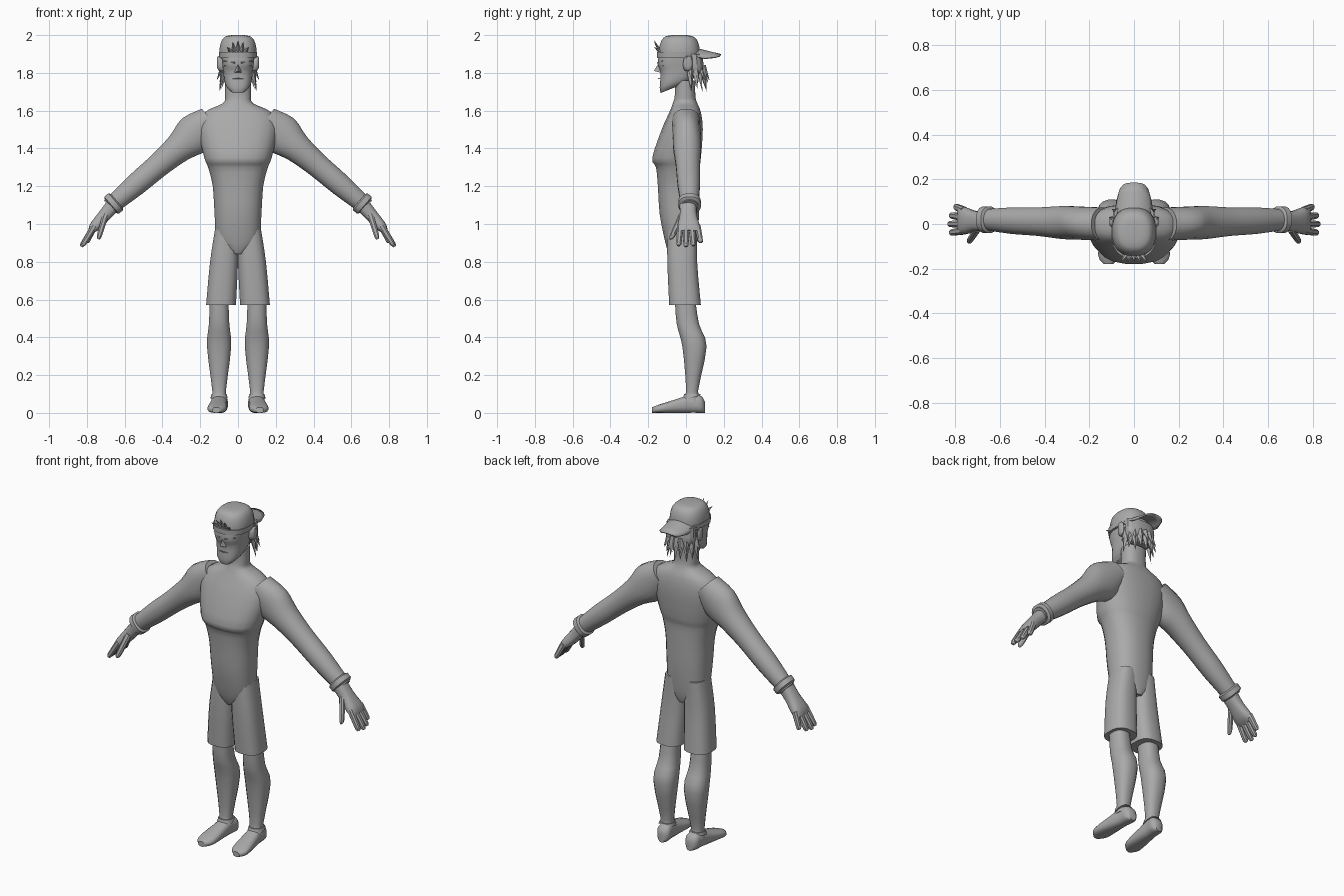
import bpy, bmesh, math
from mathutils import Vector

if "Cube" in bpy.data.objects:
    bpy.data.objects.remove(bpy.data.objects["Cube"], do_unlink=True)

grey = bpy.data.materials.new("plain grey")
grey.use_nodes = True
grey.diffuse_color = (.4, .4, .4, 1)
grey.node_tree.nodes["Principled BSDF"].inputs["Base Color"].default_value = grey.diffuse_color

X, Y, Z = Vector((1, 0, 0)), Vector((0, 1, 0)), Vector((0, 0, 1))


def make(name, verts, faces, mirror=False, angle=40):
    """Create a shaded mesh object, optionally mirrored across the middle plane."""
    mesh = bpy.data.meshes.new(name)
    mesh.from_pydata([tuple(vert) for vert in verts], [], faces)
    mesh.materials.append(grey)
    work = bmesh.new()
    work.from_mesh(mesh)
    bmesh.ops.recalc_face_normals(work, faces=work.faces)
    work.to_mesh(mesh)
    work.free()
    part = bpy.data.objects.new(name, mesh)
    bpy.context.collection.objects.link(part)
    bpy.ops.object.select_all(action='DESELECT')
    bpy.context.view_layer.objects.active = part
    part.select_set(True)
    bpy.ops.object.shade_smooth_by_angle(angle=math.radians(angle))
    if mirror:
        part.modifiers.new("mirror", 'MIRROR').use_mirror_merge = False
    return part


def blend(before, start, end, after, t):
    """Smooth curve value between start and end."""
    slope_in, slope_out = (end - before) / 2, (after - start) / 2
    ease = t * t * (3 - 2 * t)
    return (start + (end - start) * ease
            + slope_in * t * (1 - t) ** 2 - slope_out * t * t * (1 - t))


def refine(rings, steps):
    result = []
    last = len(rings) - 1
    for k in range(last):
        around = rings[max(k - 1, 0)], rings[k], rings[k + 1], rings[min(k + 2, last)]
        for step in range(steps):
            result.append([blend(*values, step / steps) for values in zip(*around)])
    return result + [rings[last]]


def loft(name, rings, u, v, sides=16, power=2.4, steps=3, tilt=0, **options):
    """Skin rounded cross-sections (x, y, z, half size along u, half size along v)."""
    rings = refine(rings, steps)
    verts, faces = [], []
    for k, (x, y, z, across, deep) in enumerate(rings):
        lean = tilt * (1 - k / (len(rings) - 1))
        for i in range(sides):
            turn = math.tau * (i + .5) / sides
            c, s = math.cos(turn), math.sin(turn)
            p = across * math.copysign(abs(c) ** (2 / power), c)
            q = deep * math.copysign(abs(s) ** (2 / power), s)
            verts.append(Vector((x, y, z)) + u * p + v * q + Z * lean * q)
    for k in range(len(rings) - 1):
        low, high = k * sides, (k + 1) * sides
        for i in range(sides):
            j = (i + 1) % sides
            faces.append((low + i, low + j, high + j, high + i))
    faces.append(tuple(range(sides)))
    faces.append(tuple(range(len(verts) - sides, len(verts))))
    return make(name, verts, faces, **options)


def upright(name, rows, centre=0, lean=0, **options):
    """Vertical loft from rows of (z, half width, front y, back y)."""
    floor = rows[0][0]
    rings = [(centre - lean * (z - floor), (front + back) / 2, z, width, (back - front) / 2)
             for z, width, front, back in rows]
    return loft(name, rings, X, Y, **options)


def limb(name, start, end, rows, across, **options):
    """Mirrored straight limb from rows of (fraction along, half thickness, half depth)."""
    rings = [(*Vector(start).lerp(Vector(end), t), thick, deep) for t, thick, deep in rows]
    return loft(name, rings, across, Y, mirror=True, **options)


def spike(name, base, tip, width, depth, **options):
    """Four-sided pointed lock or wedge."""
    base, tip = Vector(base), Vector(tip)
    along = (tip - base).normalized()
    side = along.cross(Vector((base.x, base.y, 0))).normalized() * width
    out = along.cross(side).normalized() * depth
    verts = [base + side, base + out, base - side, base - out, tip]
    faces = [(i, (i + 1) % 4, 4) for i in range(4)] + [(3, 2, 1, 0)]
    return make(name, verts, faces, angle=25, **options)


# Torso with neck
upright("torso", [
    (.84, .03, -.09, .05), (.9, .11, -.11, .06), (1.05, .125, -.14, .07), (1.2, .135, -.15, .07),
    (1.3, .16, -.16, .07), (1.35, .18, -.18, .08), (1.5, .21, -.13, .09), (1.59, .18, -.09, .08),
    (1.64, .08, -.07, .06), (1.68, .07, -.06, .05), (1.76, .07, -.06, .05)], sides=20)

# Shorts, legs and shoes
upright("shorts_leg", [(.57, .08, -.09, .08), (.8, .075, -.1, .06), (.98, .06, -.1, .06)],
        centre=.09, lean=.07, power=2.7, mirror=True)
upright("lower_leg", [
    (.06, .04, -.02, .08), (.12, .037, 0, .065), (.35, .065, -.02, .11), (.47, .055, -.05, .07),
    (.6, .05, -.06, .05)], centre=.1, mirror=True)
shoe_rows = [(.1, .02, .06), (.08, .04, .09), (.03, .04, .1), (-.03, .045, .08),
             (-.14, .05, .045), (-.18, .02, .03)]
loft("shoe", [(.1 - y / 12, y, height / 2, width, height / 2) for y, width, height in shoe_rows],
     X, Z, power=2.6, mirror=True)
upright("ankle_collar", [(.08, .045, -.02, .08), (.1, .04, -.01, .075)], centre=.1, steps=1,
        tilt=.3, mirror=True)

# Arms with wrist cuffs
shoulder, wrist = (.14, 0, 1.55), (.68, .02, 1.09)
arm_across = Vector((.65, 0, .76))
arm_sizes = {0: .08, .16: .11, .32: .08, .52: .065, .75: .06, 1: .045}
limb("arm", shoulder, wrist, [(t, size, min(size, .075)) for t, size in arm_sizes.items()],
     arm_across, power=2.1)
cuff_sizes = {.93: .05, .94: .06, .98: .06, .99: .05}
limb("wrist_cuff", shoulder, wrist, [(t, size, size) for t, size in cuff_sizes.items()],
     arm_across, steps=1)

# Hands
hand_across = Vector((.86, 0, .5))
limb("palm", (.66, .01, 1.1), (.78, .015, .96),
     [(0, .04, .045), (.4, .035, .045), (.8, .03, .06), (1, .015, .06)], hand_across, power=2.6)
finger_sizes = {0: .018, .6: .016, .9: .014, 1: .007}
finger_rows = [(t, size, size) for t, size in finger_sizes.items()]
for i, name in enumerate(["index_finger", "middle_finger", "ring_finger", "little_finger"]):
    y = .03 * (i - 1)
    tip = (.83 - 8 * y * y, 1.3 * y, .88 + 6 * y * y)
    limb(name, (.76, y, .99), tip, finger_rows, hand_across, sides=8, steps=2)
limb("thumb", (.7, -.02, 1.05), (.74, -.08, .92), finger_rows, hand_across, sides=8, steps=2)

# Head and face
upright("head", [
    (1.72, .045, -.135, 0), (1.75, .07, -.14, .04), (1.82, .08, -.135, .06),
    (1.86, .085, -.15, .065), (1.92, .09, -.14, .065)], sides=20, power=2.7, tilt=.4, angle=30)
make("nose", [(0, -.14, 1.86), (-.022, -.13, 1.8), (.022, -.13, 1.8), (0, -.17, 1.81)],
     [(0, 1, 3), (0, 3, 2), (1, 2, 3), (0, 2, 1)], angle=20)
spike("eyebrow", (.015, -.145, 1.853), (.08, -.12, 1.865), .01, .01, mirror=True)
spike("eyelid", (.02, -.135, 1.835), (.075, -.12, 1.838), .006, .008, mirror=True)
spike("lip", (0, -.143, 1.77), (.035, -.135, 1.768), .003, .006, mirror=True)
loft("ear", [(.08, 0, 1.84, .015, .03), (.1, .01, 1.85, .025, .04), (.11, .01, 1.855, .015, .03)],
     Y, Z, sides=12, mirror=True)

# Backward cap: dome, strap and curved brim
dome = []
for k in range(7):
    scale = math.cos(k / 4) ** .4
    dome.append((0, -.035, 1.9 + .1 * math.sin(k / 4), .1 * scale, .11 * scale))
loft("cap_dome", dome, X, Y, sides=20, steps=2)
upright("cap_strap", [(1.88, .1, -.155, .075), (1.91, .102, -.155, .077)], sides=20, steps=1)
columns, rows = 11, 5
brim_verts, brim_faces = [], []
for r in range(rows):
    for c in range(columns):
        t, s = r / (rows - 1), 2 * c / (columns - 1) - 1
        reach = .165 * math.sqrt(1 - .75 * s ** 4)
        sag = .045 * s * s * (1 - t / 2)
        brim_verts.append((s * (.09 - .01 * t), .02 + t * reach, 1.94 - .04 * t - sag))
        if r and c:
            k = r * columns + c
            brim_faces.append((k, k - 1, k - columns - 1, k - columns))
brim = make("cap_brim", brim_verts, brim_faces)
brim.modifiers.new("thickness", 'SOLIDIFY').thickness = .008

# Hair below the cap, hanging locks and the tuft in front
upright("hair", [(1.77, .06, 0, .07), (1.82, .09, 0, .095), (1.9, .09, 0, .085)], angle=25)
for layer in range(2):
    for i in range(9):
        turn = math.radians(10 + 20 * i)
        c, s = math.cos(turn), math.sin(turn)
        root, flare, top = .08, .115 - .015 * layer, 1.835 - .03 * layer
        drop = .075 + .015 * (layer + (i + layer) % 2)
        spike("hair_lock", (root * c, .01 + root * s, top),
              (flare * c, .01 + flare * s, top - drop), .02, .016)
for i in range(-2, 3):
    spike("front_tuft", (.018 * i, -.135, 1.91), (.029 * i, -.17, 1.975 - .009 * i * i), .014, .011)
